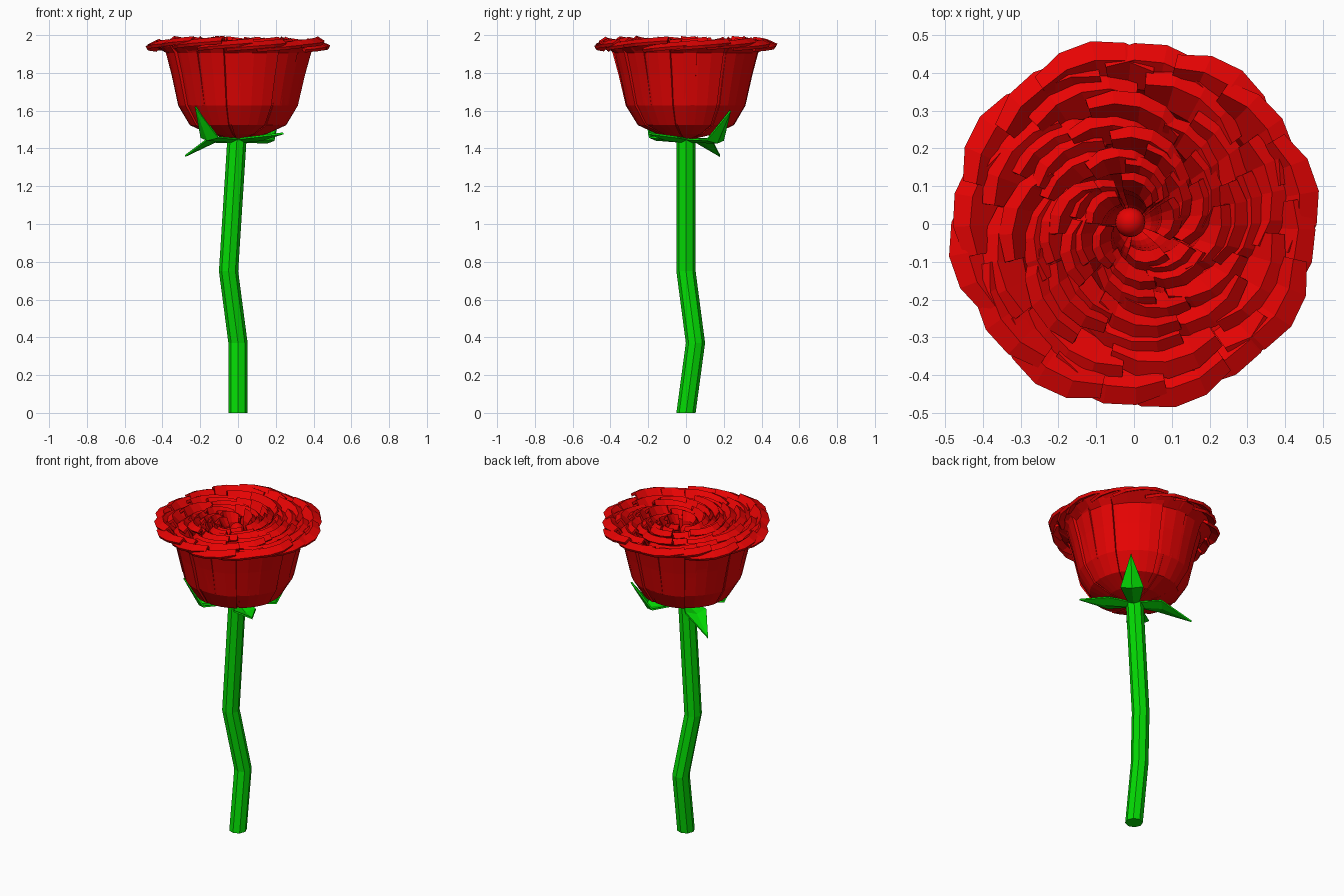
import bpy, bmesh, math, random
from mathutils import Vector

if "Cube" in bpy.data.objects:
    bpy.data.objects.remove(bpy.data.objects["Cube"])

random.seed(4)


def mat(name, col):
    m = bpy.data.materials.new(name)
    m.diffuse_color = (*col, 1)
    m.use_nodes = True
    m.node_tree.nodes["Principled BSDF"].inputs["Base Color"].default_value = m.diffuse_color
    return m


RED = mat("petal_red", (0.8, 0.001, 0.001))
GREEN = mat("stem_green", (0.001, 0.7, 0.001))


def make(name, verts, faces, material, thick=0):
    me = bpy.data.meshes.new(name)
    me.from_pydata(verts, [], faces)
    bm = bmesh.new()
    bm.from_mesh(me)
    bmesh.ops.recalc_face_normals(bm, faces=bm.faces)
    bm.to_mesh(me)
    bm.free()
    me.materials.append(material)
    ob = bpy.data.objects.new(name, me)
    bpy.context.collection.objects.link(ob)
    if thick:
        s = ob.modifiers.new("thickness", 'SOLIDIFY')
        s.thickness = thick
        s.offset = 0
    return ob


def grid_faces(rows, cols, start=0):
    return [(start + r * cols + c, start + r * cols + c + 1,
             start + (r + 1) * cols + c + 1, start + (r + 1) * cols + c)
            for r in range(rows - 1) for c in range(cols - 1)]


# Stem: eight-sided tube with two bends
path = [(0, 0, 0), (0, 0.05, 0.37), (-0.05, 0, 0.75), (-0.005, 0, 1.46)]
N = 8
verts = [(x + 0.051 * math.cos(2 * math.pi * i / N),
          y + 0.051 * math.sin(2 * math.pi * i / N), z)
         for x, y, z in path for i in range(N)]
faces = [(r * N + i, r * N + (i + 1) % N, (r + 1) * N + (i + 1) % N, (r + 1) * N + i)
         for r in range(len(path) - 1) for i in range(N)]
faces += [tuple(range(N)), tuple(range(3 * N, 4 * N))]
make("stem", verts, faces, GREEN)

# Sepals: four pointed leaves below the bloom, each bent differently
for i, (tip, mid, mid_z) in enumerate([((-0.225, -0.22, 1.62), 0.21, 1.46),
                                       ((0.22, 0.235, 1.6), 0.21, 1.445),
                                       ((0.24, -0.2, 1.48), 0.15, 1.46),
                                       ((-0.28, 0.18, 1.36), 0.15, 1.45)]):
    t = Vector(tip)
    out = Vector((t.x, t.y, 0)).normalized()
    side = Vector((-out.y, out.x, 0))
    verts = []
    for d, w, z in [(0.02, 0.03, 1.45), (mid, 0.065, mid_z)]:
        c = out * d + Vector((0, 0, z))
        verts += [c - side * w, c + Vector((0, 0, -0.015)) + out * 0.015, c + side * w]
    verts.append(t)
    make(f"sepal_{i + 1}", verts, grid_faces(2, 3) + [(3, 4, 6), (4, 5, 6)], GREEN, 0.01)

# Petal profile for the outermost ring: radius, height
PROFILE = [(0.02, 1.455), (0.15, 1.485), (0.25, 1.53), (0.31, 1.63),
           (0.345, 1.79), (0.375, 1.91)]
COLS = 5


def petal_ring(name, scale, count, phase, half, jitter, lift, tilt_max, lip):
    verts, faces = [], []
    for p in range(count):
        a0 = phase + 2 * math.pi * p / count + random.uniform(-jitter, jitter)
        tilt = random.uniform(0.4, 1) * tilt_max
        up = random.uniform(-0.012, 0.012)
        start = len(verts)
        for c in range(COLS):
            u = c / (COLS - 1) * 2 - 1
            a = a0 + half * u
            # wall of the petal, then a lip folding outwards to a rounded edge
            pts = [(r * scale * (1 + tilt * u * k / 5), z + (1.98 - z) * lift)
                   for k, (r, z) in enumerate(PROFILE)]
            r, z = pts[-1]
            reach = lip * (1 - 0.35 * u * u)
            pts += [(r + reach * 0.6, 1.962 + up + 0.014 * u),
                    (r + reach, 1.94 + up + 0.014 * u)]
            verts += [(r * math.cos(a), r * math.sin(a), z) for r, z in pts]
        faces += grid_faces(COLS, len(PROFILE) + 2, start)
    make(name, verts, faces, RED, 0.018)


# Bloom: nested rings of overlapping petals
rings = [(1.0, 8, 0.2, 0.36, 0.04, 0.0, 0.04, 0.118),
         (0.98, 8, 0.59, 0.36, 0.04, 0.01, 0.05, 0.11),
         (0.84, 8, 0.3, 0.4, 0.08, 0.05, 0.08, 0.1),
         (0.7, 8, 0.7, 0.42, 0.1, 0.08, 0.14, 0.08),
         (0.6, 8, 0.1, 0.42, 0.12, 0.08, 0.18, 0.07),
         (0.49, 7, 0.5, 0.46, 0.15, 0.1, 0.22, 0.065),
         (0.39, 7, 0.9, 0.46, 0.15, 0.1, 0.24, 0.06),
         (0.3, 6, 0.3, 0.5, 0.15, 0.1, 0.26, 0.05),
         (0.22, 5, 0.0, 0.5, 0.15, 0.1, 0.28, 0.04)]
for i, r in enumerate(rings):
    petal_ring(f"petal_ring_{i + 1}", *r)

# Bud at the heart of the bloom
bpy.ops.mesh.primitive_uv_sphere_add(segments=16, ring_count=10, radius=0.04,
                                     location=(-0.01, 0.005, 1.9))
bud = bpy.context.object
bud.name = "bud"
bud.data.materials.append(RED)
bpy.ops.object.shade_smooth_by_angle()
